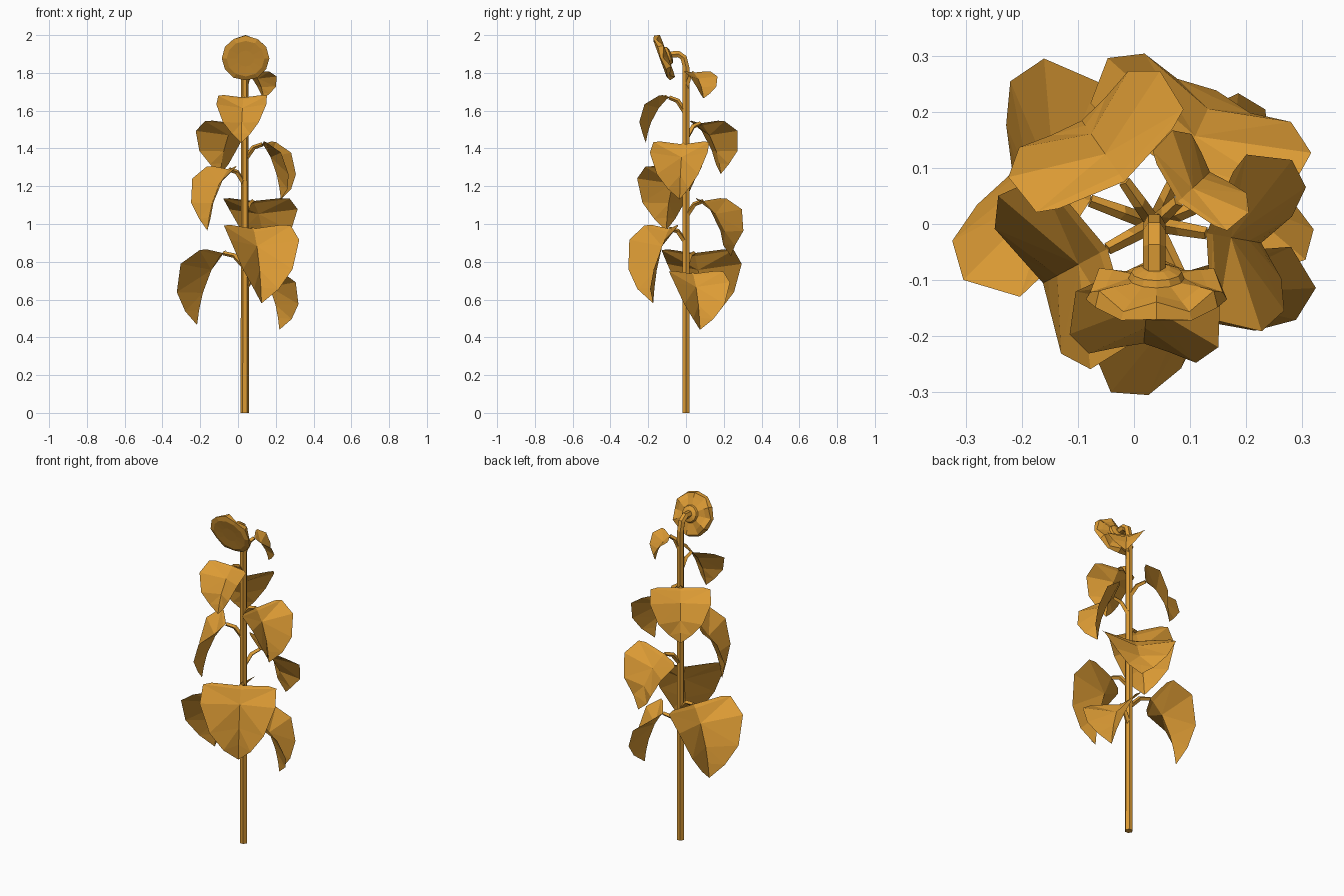
import bpy
import bmesh
from math import sin, cos, pi, radians
from mathutils import Vector

default_cube = bpy.data.objects.get("Cube")
if default_cube:
    bpy.data.objects.remove(default_cube, do_unlink=True)

STEM_X = 0.036
UP = Vector((0, 0, 1))

golden = bpy.data.materials.new("golden_orange")
golden.use_nodes = True
colour = (0.72, 0.33, 0.035, 1)
golden.diffuse_color = colour
golden.node_tree.nodes["Principled BSDF"].inputs["Base Color"].default_value = colour


def finish(bm, name, closed=True):
    """Turn a bmesh into a flat shaded object."""
    if closed:
        bmesh.ops.recalc_face_normals(bm, faces=bm.faces[:])
    mesh = bpy.data.meshes.new(name)
    bm.to_mesh(mesh)
    bm.free()
    mesh.materials.append(golden)
    obj = bpy.data.objects.new(name, mesh)
    bpy.context.collection.objects.link(obj)
    return obj


def skin(bm, rings):
    """Bridge successive rings of vertices and cap both ends."""
    for lower, upper in zip(rings, rings[1:]):
        count = len(lower)
        for i in range(count):
            j = (i + 1) % count
            bm.faces.new((lower[i], lower[j], upper[j], upper[i]))
    bm.faces.new(rings[0])
    bm.faces.new(rings[-1])


def tube(name, path, radii, side, sides):
    """Sweep a polygon along a path lying in the plane across side."""
    bm = bmesh.new()
    rings = []
    for i, point in enumerate(path):
        ahead = path[min(i + 1, len(path) - 1)]
        behind = path[max(i - 1, 0)]
        normal = (ahead - behind).normalized().cross(side)
        angles = [2 * pi * k / sides for k in range(sides)]
        rings.append([bm.verts.new(point + radii[i] * (side * cos(a) + normal * sin(a)))
                      for a in angles])
    skin(bm, rings)
    return finish(bm, name)


# Blade cross-sections: midrib progress and height, edge width, reach and height
BASE_REACH = 0.37
BLADE = [
    (0.00, -0.06, 0.75, 0.48, -0.01),
    (0.12, -0.10, 0.97, 0.55, -0.02),
    (0.45, -0.28, 1.00, 0.87, -0.20),
    (0.78, -0.58, 0.72, 1.00, -0.57),
    (0.92, -0.80, 0.36, 0.94, -0.82),
]


def leaf(name, azimuth, reach, half_width, top, drop, tip_reach):
    """A drooping folded blade on an arched stalk."""
    angle = radians(azimuth)
    out = Vector((cos(angle), sin(angle), 0))
    side = Vector((-sin(angle), cos(angle), 0))
    origin = Vector((STEM_X, 0, top))

    def place(r, h, w=0):
        return origin + out * r * reach + UP * h * drop + side * w * half_width

    def midrib(progress, h):
        return place(BASE_REACH + (tip_reach - BASE_REACH) * progress, h)

    bm = bmesh.new()
    rows = [[bm.verts.new(p) for p in (place(er, eh, -w), midrib(mp, mh), place(er, eh, w))]
            for mp, mh, w, er, eh in BLADE]
    tip = bm.verts.new(midrib(1, -1))
    for upper, lower in zip(rows, rows[1:]):
        for k in (0, 1):
            bm.faces.new((upper[k], lower[k], lower[k + 1], upper[k + 1]))
    for k in (0, 1):
        bm.faces.new((rows[-1][k], tip, rows[-1][k + 1]))
    bmesh.ops.triangulate(bm, faces=bm.faces[:])
    finish(bm, name, closed=False)

    base = midrib(0, BLADE[0][1])
    start = origin - UP * 0.1
    bend = start.lerp(base, 0.5) + UP * 0.025
    tube(name + "_stalk", [start, bend, base], [0.014, 0.013, 0.011], side, 4)


# Leaves from the top down: azimuth, reach, half width, top, drop, tip reach
LEAVES = {
    "crown_leaf": (43, 0.158, 0.1, 1.81, 0.145, 0.86),
    "upper_front_leaf": (-95, 0.24, 0.133, 1.685, 0.255, 0.89),
    "upper_back_leaf": (125, 0.25, 0.165, 1.55, 0.285, 0.9),
    "upper_left_leaf": (-10, 0.255, 0.155, 1.44, 0.31, 0.76),
    "middle_right_leaf": (208, 0.255, 0.175, 1.31, 0.345, 0.88),
    "middle_back_leaf": (65, 0.268, 0.2, 1.14, 0.31, 0.98),
    "lower_front_leaf": (-63, 0.267, 0.205, 1.0, 0.42, 0.73),
    "lower_right_leaf": (160, 0.328, 0.21, 0.87, 0.405, 0.82),
    "lower_left_leaf": (22, 0.26, 0.16, 0.755, 0.315, 0.76),
}
for leaf_name, settings in LEAVES.items():
    leaf(leaf_name, *settings)

# Stem with a bent neck
stem_path = [Vector((STEM_X, y, z)) for y, z in
             ((0, 0), (0, 0.9), (0, 1.83), (-0.012, 1.88), (-0.04, 1.9), (-0.095, 1.895))]
tube("stem", stem_path, [0.022, 0.021, 0.02, 0.02, 0.02, 0.02], Vector((1, 0, 0)), 6)

# Flower head: rings along the facing axis, with a jagged back rim
SIDES = 12
centre = Vector((0.04, -0.125, 1.88))
facing = Vector((0, -cos(radians(20)), -sin(radians(20))))
across = Vector((1, 0, 0))
rise = facing.cross(across)
bm = bmesh.new()
head_rings = []
for radius, depth, wave in ((0.025, -0.05, 0), (0.045, -0.042, 0), (0.05, -0.03, 0),
                            (0.09, -0.022, 0.008), (0.118, -0.016, 0.012),
                            (0.126, 0.006, 0.004), (0.1, 0.014, 0), (0.045, 0.012, 0)):
    ring = []
    for k in range(SIDES):
        a = 2 * pi * k / SIDES
        offset = depth + wave * (-1) ** k
        ring.append(bm.verts.new(centre + facing * offset
                                 + radius * (across * cos(a) + rise * sin(a))))
    head_rings.append(ring)
skin(bm, head_rings)
finish(bm, "flower_head")
